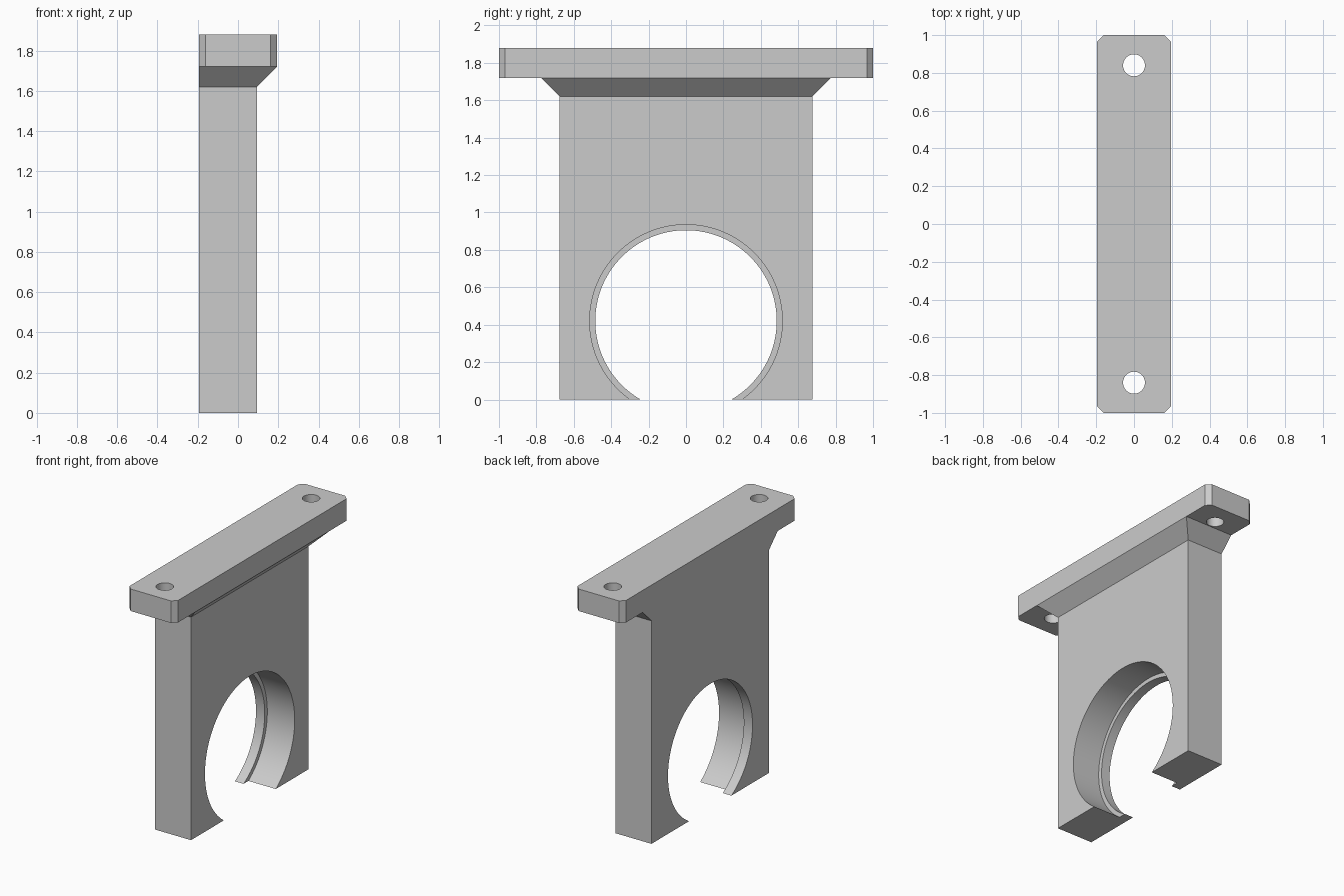
import bpy, bmesh, math

if "Cube" in bpy.data.objects:
    bpy.data.objects.remove(bpy.data.objects["Cube"])

grey = bpy.data.materials.new("plain_grey")
grey.use_nodes = True
COLOUR = (0.6, 0.6, 0.6, 1)
grey.diffuse_color = COLOUR
grey.node_tree.nodes["Principled BSDF"].inputs["Base Color"].default_value = COLOUR

BACK = -0.195        # flush face shared by wall and plate
WALL_FRONT = 0.095
WALL_Y = 0.675
FLARE_Z, PLATE_Z, TOP_Z = 1.62, 1.72, 1.88
FLARE = 0.1
BORE_Z = 0.42
LIP = 0.07


def make_object(name, bm):
    bmesh.ops.recalc_face_normals(bm, faces=bm.faces)
    mesh = bpy.data.meshes.new(name)
    bm.to_mesh(mesh)
    bm.free()
    mesh.materials.append(grey)
    obj = bpy.data.objects.new(name, mesh)
    bpy.context.collection.objects.link(obj)
    return obj


def loft(name, sections, chamfer=0):
    """Stack rectangles (x0, x1, half depth, z) and skin them."""
    bm = bmesh.new()
    rings = [[bm.verts.new(p) for p in
              ((x0, -y, z), (x1, -y, z), (x1, y, z), (x0, y, z))]
             for x0, x1, y, z in sections]
    for low, high in zip(rings, rings[1:]):
        for i in range(4):
            j = (i + 1) % 4
            bm.faces.new((low[i], low[j], high[j], high[i]))
    bm.faces.new(rings[0])
    bm.faces.new(rings[-1])
    if chamfer:
        upright = [e for e in bm.edges
                   if abs(e.verts[0].co.z - e.verts[1].co.z) > 0.01]
        bmesh.ops.bevel(bm, geom=upright, offset=chamfer, segments=1,
                        affect='EDGES')
    return make_object(name, bm)


def drill(target, radius, depth, location, rotation, segments):
    """Cut a cylindrical hole and remove the cutter."""
    bpy.ops.mesh.primitive_cylinder_add(vertices=segments, radius=radius,
                                        depth=depth, location=location,
                                        rotation=rotation)
    cutter = bpy.context.object
    cutter.hide_render = True
    cutter.data.materials.append(grey)
    mod = target.modifiers.new("hole", 'BOOLEAN')
    mod.operation = 'DIFFERENCE'
    mod.solver = 'EXACT'
    mod.object = cutter
    bpy.context.view_layer.objects.active = target
    bpy.ops.object.modifier_apply(modifier=mod.name)
    bpy.data.objects.remove(cutter)


# Wall with a flared shoulder on three sides
wall = loft("bracket_wall", [
    (BACK, WALL_FRONT, WALL_Y, 0),
    (BACK, WALL_FRONT, WALL_Y, FLARE_Z),
    (BACK, WALL_FRONT + FLARE, WALL_Y + FLARE, PLATE_Z)])

# Stepped bore, open at the bottom, leaving a thin lip at the back
ALONG_X = (0, math.pi / 2, 0)
drill(wall, 0.485, 1, (0, 0, BORE_Z), ALONG_X, 128)
drill(wall, 0.515, 1, (BACK + LIP + 0.5, 0, BORE_Z), ALONG_X, 128)

# Mounting plate with clipped corners and two screw holes
plate = loft("mounting_plate", [(BACK, -BACK, 1, PLATE_Z),
                                (BACK, -BACK, 1, TOP_Z)], chamfer=0.033)
for side in (-1, 1):
    drill(plate, 0.058, 1, (0, side * 0.84, TOP_Z), (0, 0, 0), 48)

# Smooth bores, sharp edges elsewhere
for obj in (wall, plate):
    bpy.ops.object.select_all(action='DESELECT')
    obj.select_set(True)
    bpy.context.view_layer.objects.active = obj
    bpy.ops.object.shade_smooth_by_angle(angle=math.radians(30))
